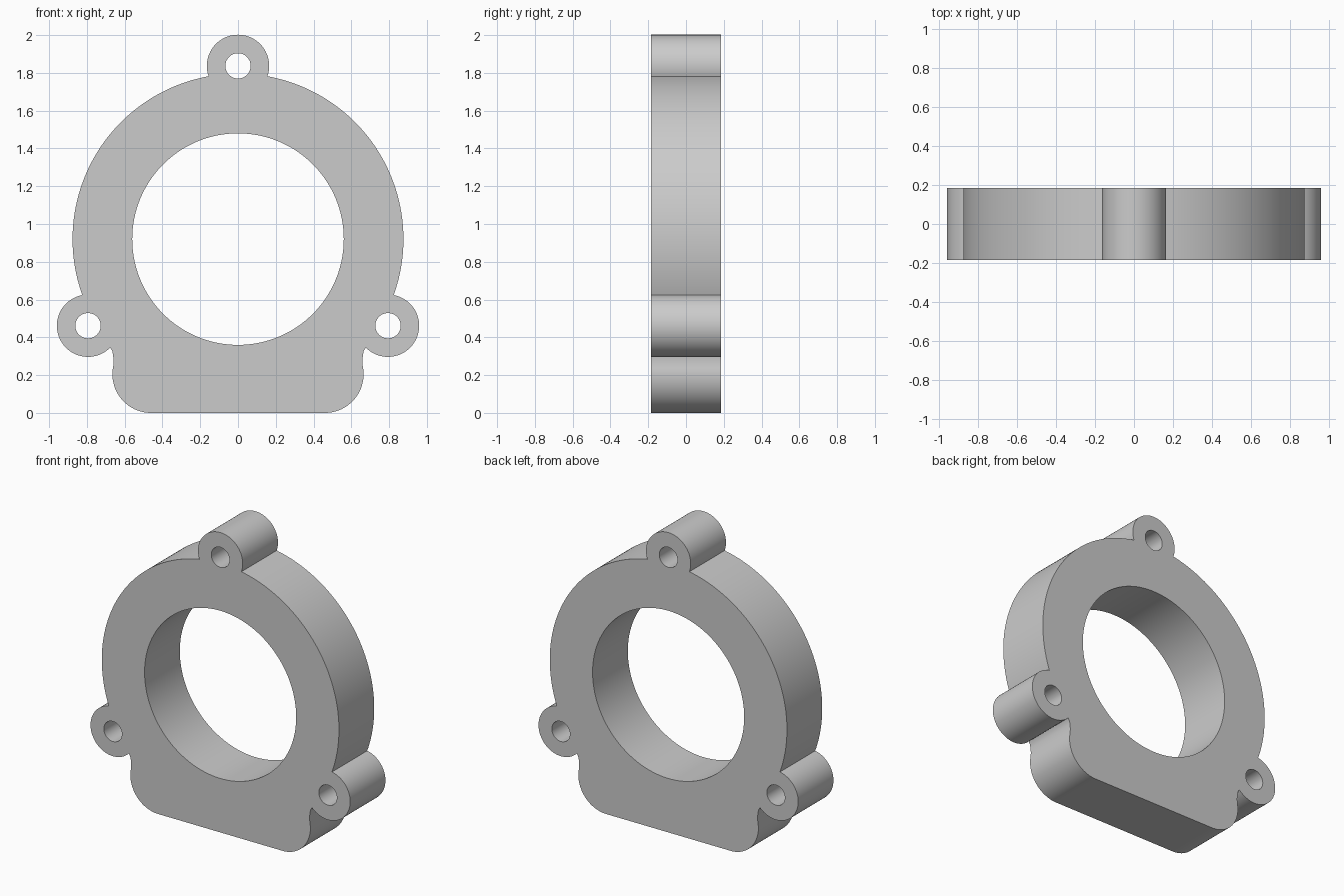
import bpy, bmesh
from math import radians, sin, cos, sqrt, atan2, degrees

cube = bpy.data.objects.get("Cube")
if cube:
    bpy.data.objects.remove(cube, do_unlink=True)

# Main dimensions
CENTRE_Z = 0.92
RING_R, BORE_R = 0.876, 0.56
LUG_DIST, LUG_R, LUG_HOLE_R = 0.917, 0.165, 0.067
CORNER_R, CORNER_X = 0.205, 0.46
HALF_DEPTH = 0.186


def arc(cx, cz, r, start, end, steps):
    """Points along a circular arc, angles in degrees."""
    angles = [radians(start + (end - start) * i / steps) for i in range(steps + 1)]
    return [(cx + r * cos(a), cz + r * sin(a)) for a in angles]


def lug_centre(angle):
    a = radians(angle)
    return LUG_DIST * cos(a), CENTRE_Z + LUG_DIST * sin(a)


# Where the lug circles cross the ring
along = (LUG_DIST**2 + RING_R**2 - LUG_R**2) / (2 * LUG_DIST)
across = sqrt(RING_R**2 - along**2)
ring_off = degrees(atan2(across, along))
lug_off = degrees(atan2(across, along - LUG_DIST))

# Right half of the outline, from the foot up to the top lug
half = arc(CORNER_X, CORNER_R, CORNER_R, -90, 12, 24)
half += [(0.659, 0.275), (0.661, 0.305), (0.666, 0.328)]
half += arc(*lug_centre(-30), LUG_R, -135.6, -30 + lug_off, 48)
half += arc(0, CENTRE_Z, RING_R, -30 + ring_off, 90 - ring_off, 64)[1:]
half += arc(*lug_centre(90), LUG_R, 90 - lug_off, 90, 28)[1:]
outline = half + [(-x, z) for x, z in reversed(half[:-1])]

# Outline, central bore and three bolt holes
loops = [outline, arc(0, CENTRE_Z, BORE_R, 0, 360, 128)[:-1]]
loops += [arc(*lug_centre(a), LUG_HOLE_R, 0, 360, 48)[:-1] for a in (90, 210, 330)]

curve = bpy.data.curves.new("flange_profile", "CURVE")
curve.dimensions = "2D"
curve.fill_mode = "BOTH"
curve.extrude = HALF_DEPTH
for loop in loops:
    spline = curve.splines.new("POLY")
    spline.points.add(len(loop) - 1)
    for point, (x, z) in zip(spline.points, loop):
        point.co = (x, z, 0, 1)
    spline.use_cyclic_u = True

flange = bpy.data.objects.new("flange_ring", curve)
bpy.context.collection.objects.link(flange)
flange.rotation_euler.x = radians(90)
bpy.ops.object.select_all(action="DESELECT")
flange.select_set(True)
bpy.context.view_layer.objects.active = flange
bpy.ops.object.convert(target="MESH")
flange = bpy.context.object
flange.name = "flange_ring"
bpy.ops.object.transform_apply(location=False, rotation=True, scale=False)

# Weld caps to walls
bm = bmesh.new()
bm.from_mesh(flange.data)
bmesh.ops.remove_doubles(bm, verts=bm.verts, dist=0.0002)
bmesh.ops.recalc_face_normals(bm, faces=bm.faces)
bm.to_mesh(flange.data)
bm.free()
bpy.ops.object.shade_smooth_by_angle(angle=radians(30))

# Grey metal
grey = bpy.data.materials.new("light_grey")
grey.use_nodes = True
colour = (0.6, 0.6, 0.6, 1)
grey.diffuse_color = colour
grey.node_tree.nodes["Principled BSDF"].inputs["Base Color"].default_value = colour
flange.data.materials.clear()
flange.data.materials.append(grey)
